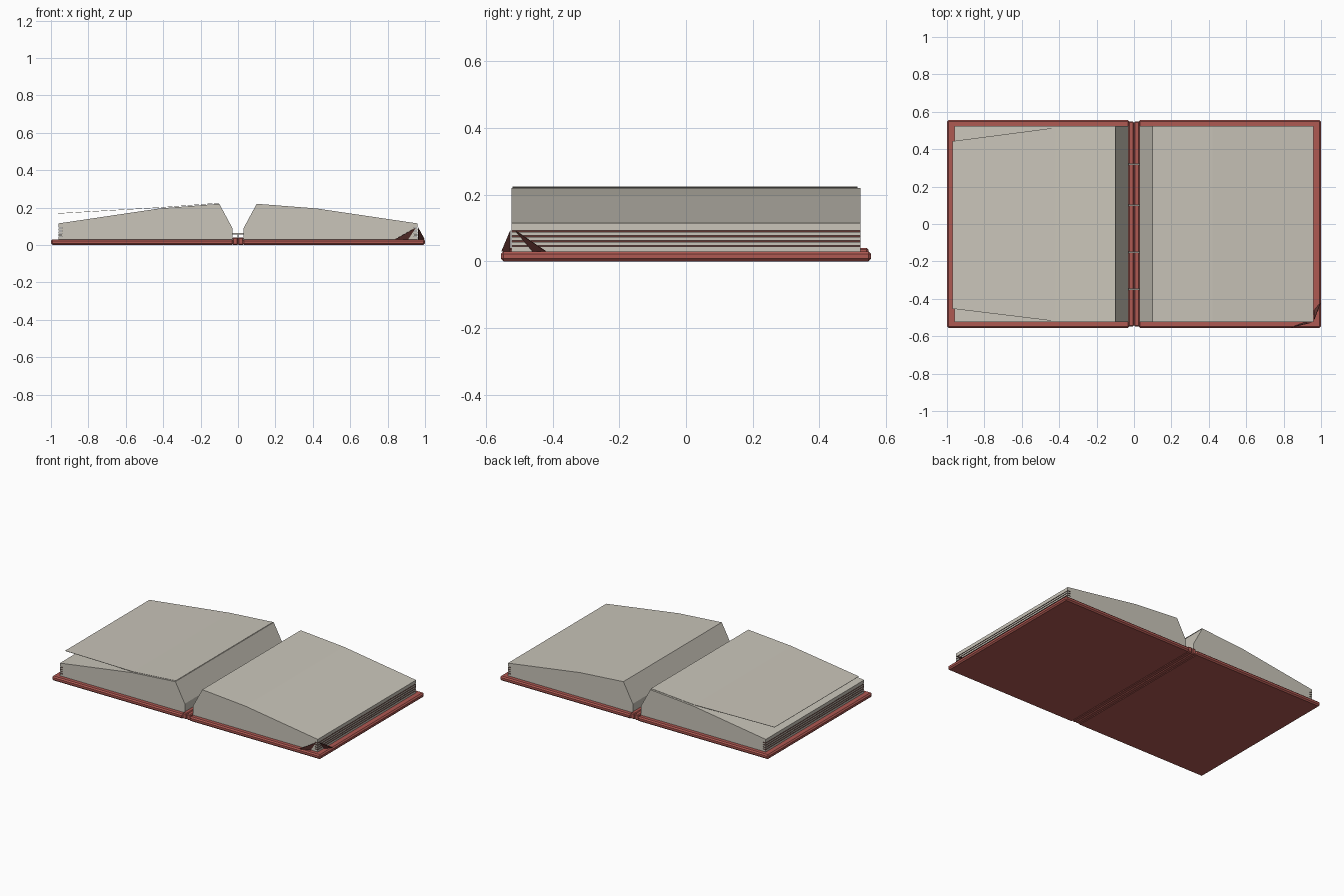
import bpy
import bmesh
from mathutils import Vector

cube = bpy.data.objects.get("Cube")
if cube:
    bpy.data.objects.remove(cube, do_unlink=True)


def material(name, color):
    mat = bpy.data.materials.new(name)
    mat.use_nodes = True
    mat.diffuse_color = (*color, 1)
    bsdf = mat.node_tree.nodes["Principled BSDF"]
    bsdf.inputs["Base Color"].default_value = (*color, 1)
    bsdf.inputs["Roughness"].default_value = 0.9
    return mat


PAPER = material("paper", (0.59, 0.56, 0.49))
RED = material("cover red", (0.43, 0.10, 0.085))
DARK = material("dark red", (0.12, 0.035, 0.03))


def finish(name, bm, *mats):
    bmesh.ops.recalc_face_normals(bm, faces=bm.faces)
    mesh = bpy.data.meshes.new(name)
    bm.to_mesh(mesh)
    bm.free()
    for mat in mats:
        mesh.materials.append(mat)
    obj = bpy.data.objects.new(name, mesh)
    bpy.context.collection.objects.link(obj)
    return obj


def box(name, low, high, mat, bevel=0):
    low, high = Vector(low), Vector(high)
    bm = bmesh.new()
    bmesh.ops.create_cube(bm, size=1)
    for v in bm.verts:
        v.co = (low + high) / 2 + v.co * (high - low)
    obj = finish(name, bm, mat)
    if bevel:
        mod = obj.modifiers.new("Bevel", "BEVEL")
        mod.width = bevel
        mod.segments = 1
    return obj


def sheet(name, points, faces, mat, thickness):
    bm = bmesh.new()
    verts = [bm.verts.new(p) for p in points]
    for face in faces:
        bm.faces.new([verts[i] for i in face])
    obj = finish(name, bm, mat)
    mod = obj.modifiers.new("Thickness", "SOLIDIFY")
    mod.thickness = thickness
    mod.offset = 0
    return obj


# Page block: side profile with thin grooves down the outer edge
GROOVES = (0.09, 0.075, 0.06, 0.046)
OUTER, DEPTH, SLOT, HALF_LENGTH = 0.96, 0.02, 0.002, 0.523
profile = [(0.03, 0.028), (0.03, 0.09), (0.1, 0.22), (0.42, 0.195), (OUTER, 0.115)]
for z in GROOVES:
    profile += [(OUTER, z + SLOT), (OUTER - DEPTH, z + SLOT),
                (OUTER - DEPTH, z - SLOT), (OUTER, z - SLOT)]
profile.append((OUTER, 0.028))


def page_block(name, side):
    bm = bmesh.new()
    front = [bm.verts.new((side * x, -HALF_LENGTH, z)) for x, z in profile]
    face = bm.faces.new(front)
    new = bmesh.ops.extrude_face_region(bm, geom=[face])["geom"]
    moved = [g for g in new if isinstance(g, bmesh.types.BMVert)]
    bmesh.ops.translate(bm, verts=moved, vec=(0, 2 * HALF_LENGTH, 0))
    for f in bm.faces:
        c = f.calc_center_median()
        inside = OUTER - DEPTH - 0.001 < abs(c.x) < OUTER - 0.001
        f.material_index = int(inside and c.z < 0.1 and abs(c.y) < 0.1)
    finish(name, bm, PAPER, DARK)


# Both halves of the book: board, half spine and pages
for label, side in (("right", -1), ("left", 1)):
    x0, x1 = sorted((side * 0.025, side))
    box(label + "_cover_board", (x0, -0.555, 0), (x1, 0.555, 0.03), RED, 0.008)
    x0, x1 = sorted((0, side * 0.03))
    box(label + "_spine_half", (x0, -0.547, 0), (x1, 0.547, 0.04), RED, 0.005)
    page_block(label + "_page_block", side)

# Stitches across the spine
for i, y in enumerate((-0.35, -0.15, 0.1, 0.32)):
    box(f"stitch_{i + 1}", (-0.035, y - 0.004, 0.055), (0.035, y + 0.004, 0.063), PAPER)
    box(f"stitch_post_{i + 1}", (-0.003, y - 0.004, 0.035), (0.003, y + 0.004, 0.056), PAPER)

# Loose page lifting off the right half
rows = ((-0.1, 0.515, 0.224), (-0.42, 0.515, 0.2), (-0.97, 0.448, 0.168))
points = [(x, s * y - 0.005 * (s * y < 0.5), z) for x, y, z in rows for s in (-1, 1)]
sheet("loose_page", points, [(0, 1, 3, 2), (2, 3, 5, 4)], PAPER, 0.002)

# Folded cover corner: two small flaps rising to the page corner
sheet("corner_flap_front", [(0.84, -0.553, 0.03), (0.91, -0.527, 0.03),
                            (0.95, -0.527, 0.092)], [(0, 1, 2)], DARK, 0.002)
sheet("corner_flap_side", [(0.998, -0.42, 0.03), (0.964, -0.46, 0.03),
                           (0.964, -0.512, 0.092)], [(0, 1, 2)], DARK, 0.002)
